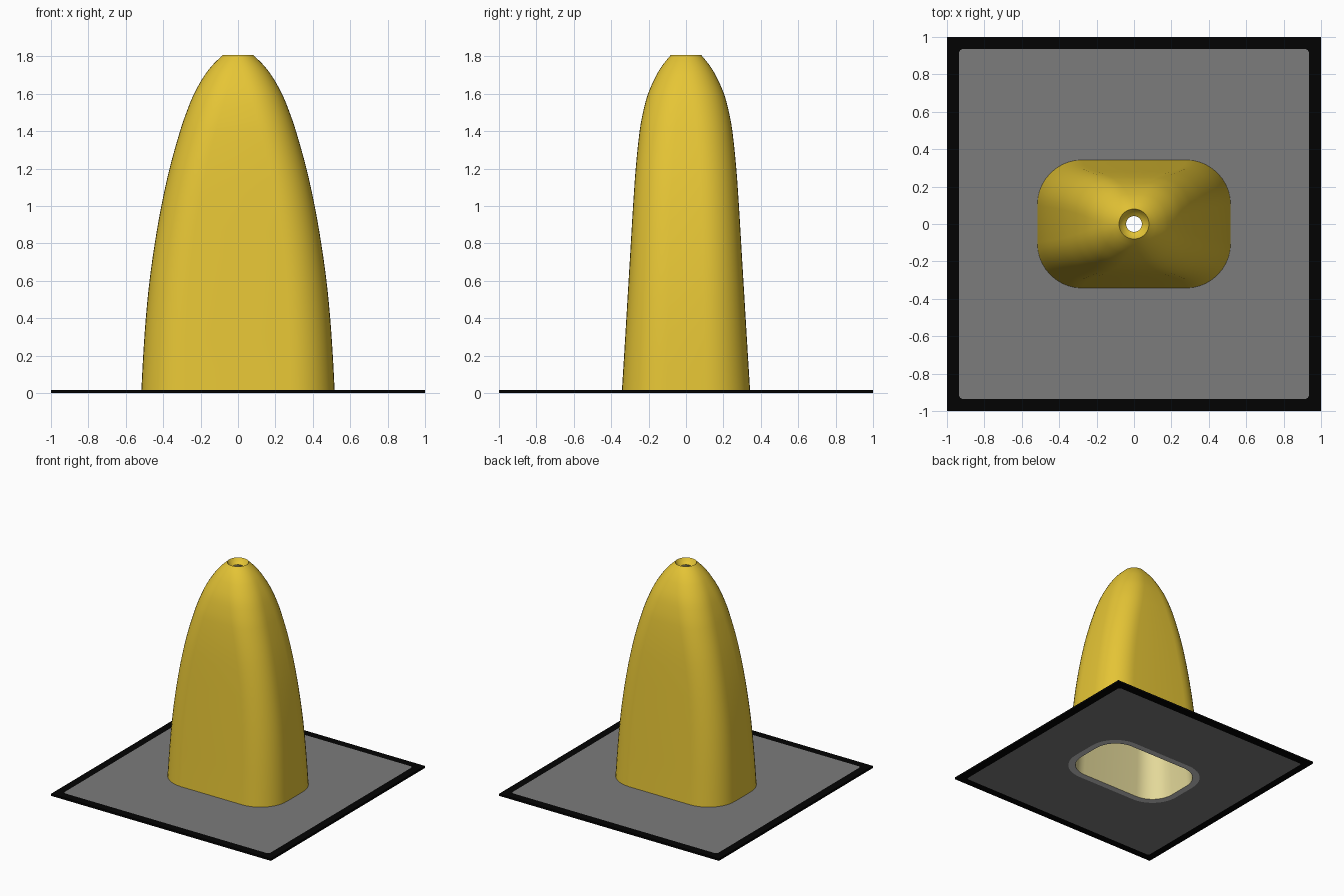
import bpy, bmesh, math

if "Cube" in bpy.data.objects:
    bpy.data.objects.remove(bpy.data.objects["Cube"])

def material(name, rgb):
    m = bpy.data.materials.new(name)
    m.diffuse_color = (*rgb, 1)
    m.use_nodes = True
    m.node_tree.nodes["Principled BSDF"].inputs["Base Color"].default_value = m.diffuse_color
    return m

yellow = material("yellow", (0.79, 0.56, 0.036))
cream = material("cream", (0.77, 0.69, 0.32))
light_grey = material("light grey", (0.62, 0.62, 0.62))
grey = material("grey", (0.2, 0.2, 0.2))
black = material("black", (0.0008, 0.0008, 0.0008))

ARC = 10

def rounded(hx, hy, r, z):
    """Rounded rectangle as a list of points, counter-clockwise."""
    pts = []
    for k, (sx, sy) in enumerate([(1, 1), (-1, 1), (-1, -1), (1, -1)]):
        cx, cy = sx * (hx - r), sy * (hy - r)
        for i in range(ARC + 1):
            a = math.pi / 2 * (k + i / ARC)
            pts.append((cx + r * math.cos(a), cy + r * math.sin(a), z))
    return pts

def make(name, bm, mats, smooth=None):
    me = bpy.data.meshes.new(name)
    bm.to_mesh(me)
    bm.free()
    for m in mats:
        me.materials.append(m)
    ob = bpy.data.objects.new(name, me)
    bpy.context.collection.objects.link(ob)
    if smooth:
        bpy.context.view_layer.objects.active = ob
        ob.select_set(True)
        bpy.ops.object.shade_smooth_by_angle(angle=math.radians(smooth))
        ob.select_set(False)
    return ob

def add_ring(bm, pts):
    return [bm.verts.new(p) for p in pts]

def bridge(bm, a, b, mat=0):
    n = len(a)
    for i in range(n):
        j = (i + 1) % n
        f = bm.faces.new((a[i], a[j], b[j], b[i]))
        f.material_index = mat

# Tapered shell: height, half width, half depth, corner radius / half depth
stations = [(0.01, .517, .343, .70), (0.2, .507, .331, .70), (0.4, .493, .319, .70),
            (0.6, .473, .307, .70), (0.8, .445, .295, .70), (1.0, .410, .283, .71),
            (1.2, .366, .269, .73), (1.4, .310, .248, .77), (1.5, .276, .230, .80),
            (1.6, .235, .203, .85), (1.7, .178, .158, .92), (1.76, .130, .120, .96),
            (1.808, .080, .080, .995)]

def catmull(p0, p1, p2, p3, t):
    """Cubic through p1 and p2, spaced by height."""
    h = p2[0] - p1[0]
    out = [p1[0] + h * t]
    for k in range(1, 4):
        m1 = (p2[k] - p0[k]) / (p2[0] - p0[0]) * h
        m2 = (p3[k] - p1[k]) / (p3[0] - p1[0]) * h
        out.append((2*t**3 - 3*t*t + 1) * p1[k] + (t**3 - 2*t*t + t) * m1
                   + (3*t*t - 2*t**3) * p2[k] + (t**3 - t*t) * m2)
    return out

rows = []
last = len(stations) - 1
for s in range(last):
    quad = [stations[min(max(s + d, 0), last)] for d in (-1, 0, 1, 2)]
    rows += [catmull(*quad, i / 3) for i in range(3)]
rows.append(stations[-1])

bm = bmesh.new()
rings = [add_ring(bm, rounded(hx, hy, hy * q, z)) for z, hx, hy, q in rows]
# Shallow funnel opening at the tip
for z, r in ((1.793, .071), (1.778, .058), (1.766, .042)):
    rings.append(add_ring(bm, rounded(r, r, r * .995, z)))
for a, b in zip(rings, rings[1:]):
    bridge(bm, a, b)
# Cream inner lining, parallel to the outside
WALL = .053
foot = rows[0]
lining = [add_ring(bm, rounded(foot[1] - WALL, foot[2] - WALL, foot[2] * foot[3] - WALL * .8, 0))]
for z, hx, hy, q in rows:
    if z < 1.75:
        y = hy - WALL
        lining.append(add_ring(bm, rounded(hx - WALL, y, min(hy * q - WALL * .8, y * .995), z)))
lining.append(rings[-1])
for a, b in zip(lining, lining[1:]):
    bridge(bm, b, a, 1)
# Light foot of the wall, seen through the plate
outer_foot = add_ring(bm, rounded(.516, .342, .24, 0))
bridge(bm, lining[0], outer_foot, 2)
make("tapered_shell", bm, [yellow, cream, light_grey], 40)

# Base plate: black border, grey field, opening around the shell foot
T = 0.017
bm = bmesh.new()
def layer(z):
    """Flat layer from outer edge to opening; all loops share one layout."""
    return [add_ring(bm, rounded(*p, z)) for p in
            ((1, 1, .001), (.935, .935, .02), (.516, .342, .24))]
top = layer(T)
bottom = layer(0)
for up, low, mat in ((0, 1, 1), (1, 2, 0)):
    bridge(bm, top[up], top[low], mat)
    bridge(bm, bottom[low], bottom[up], mat)
bridge(bm, bottom[0], top[0], 1)
make("base_plate", bm, [grey, black])
